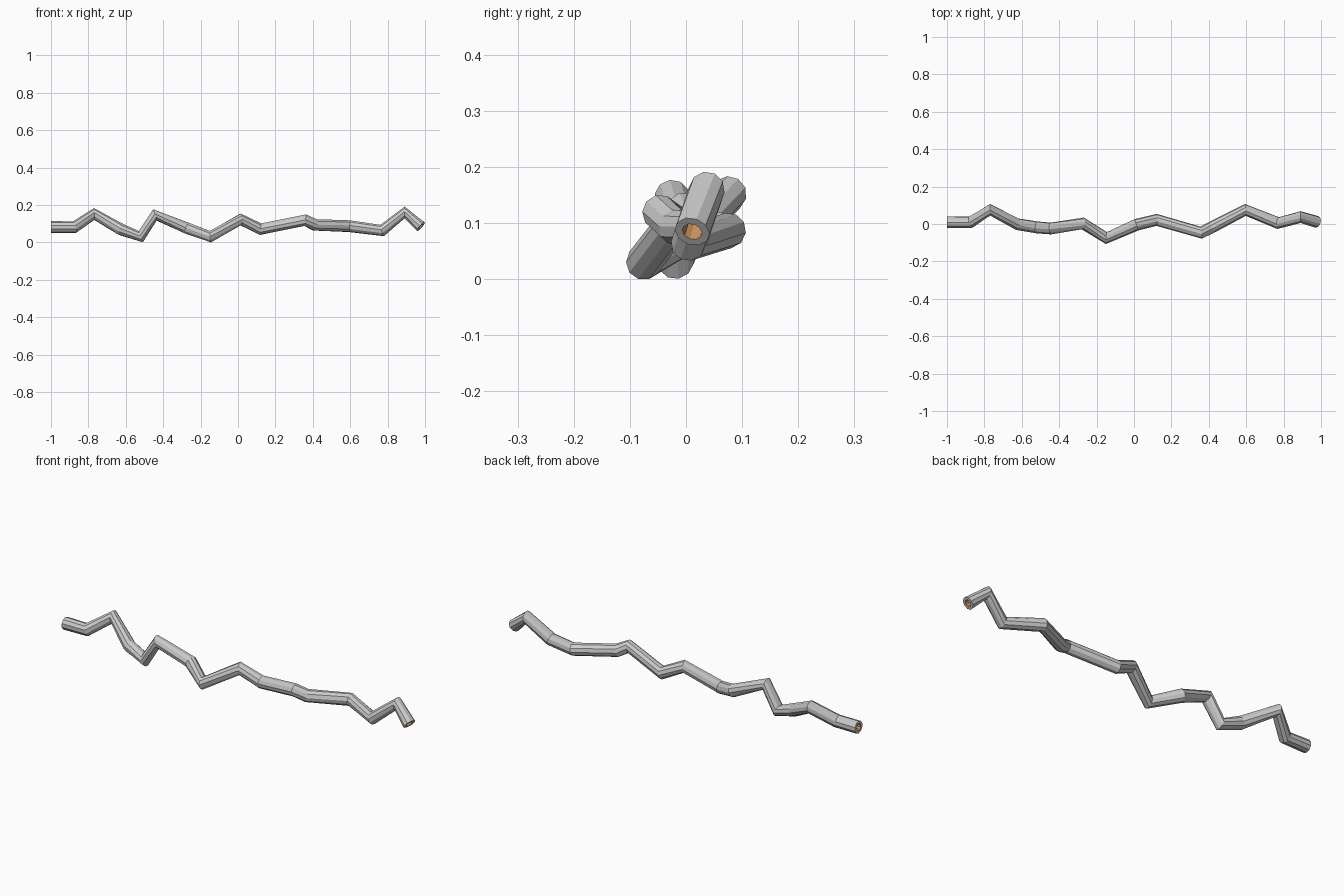
import bpy, bmesh, math
from mathutils import Vector

if "Cube" in bpy.data.objects:
    bpy.data.objects.remove(bpy.data.objects["Cube"])

SIDES, R_OUT, R_IN = 10, 0.032, 0.018

# centre line of the crooked pipe
path = [Vector(p) for p in [
    (-1, .007, .085), (-.875, .007, .085), (-.77, .074, .155), (-.625, -.003, .072),
    (-.52, -.02, .034), (-.445, -.026, .15), (-.275, .001, .08), (-.148, -.077, .034),
    (.013, -.006, .126), (.12, .02, .074), (.358, -.048, .122), (.41, -.022, .097),
    (.595, .073, .09), (.77, .003, .067), (.89, .035, .163), (.977, .009, .088)]]


def frames(pts):
    """Tangent and side directions carried along the path without twist."""
    out, normal = [], Vector((0, 0, 1))
    for i, p in enumerate(pts):
        t = Vector()
        if i > 0:
            t += (p - pts[i - 1]).normalized()
        if i < len(pts) - 1:
            t += (pts[i + 1] - p).normalized()
        t.normalize()
        normal = (normal - t * normal.dot(t)).normalized()
        out.append((p, normal, t.cross(normal)))
    return out


def rings(bm, radius):
    steps = [2 * math.pi * k / SIDES for k in range(SIDES)]
    return [[bm.verts.new(p + radius * (math.cos(a) * n + math.sin(a) * b)) for a in steps]
            for p, n, b in frames(path)]


def bridge(bm, a, b, mat=0):
    for k in range(SIDES):
        j = (k + 1) % SIDES
        bm.faces.new((a[k], a[j], b[j], b[k])).material_index = mat


# hollow pipe: outer wall, coloured bore, ring-shaped ends
bm = bmesh.new()
outer, inner = rings(bm, R_OUT), rings(bm, R_IN)
for i in range(len(path) - 1):
    bridge(bm, outer[i], outer[i + 1])
    bridge(bm, inner[i + 1], inner[i], 1)
bridge(bm, inner[0], outer[0])
bridge(bm, outer[-1], inner[-1])
bmesh.ops.recalc_face_normals(bm, faces=bm.faces)

mesh = bpy.data.meshes.new("crooked_pipe")
bm.to_mesh(mesh)
bm.free()
plain = bpy.data.materials.new("pipe_grey")
plain.diffuse_color = (0.6, 0.6, 0.6, 1)
plain.use_nodes = True
plain.node_tree.nodes["Principled BSDF"].inputs["Base Color"].default_value = plain.diffuse_color
bore = bpy.data.materials.new("bore_copper")
bore.diffuse_color = (0.6, 0.3, 0.12, 1)
bore.use_nodes = True
bore.node_tree.nodes["Principled BSDF"].inputs["Base Color"].default_value = bore.diffuse_color
mesh.materials.append(plain)
mesh.materials.append(bore)
pipe = bpy.data.objects.new("crooked_pipe", mesh)
bpy.context.collection.objects.link(pipe)

# stand on the ground, centred
lo = [min(v.co[i] for v in mesh.vertices) for i in range(3)]
hi = [max(v.co[i] for v in mesh.vertices) for i in range(3)]
pipe.location = (-(lo[0] + hi[0]) / 2, -(lo[1] + hi[1]) / 2, -lo[2])
